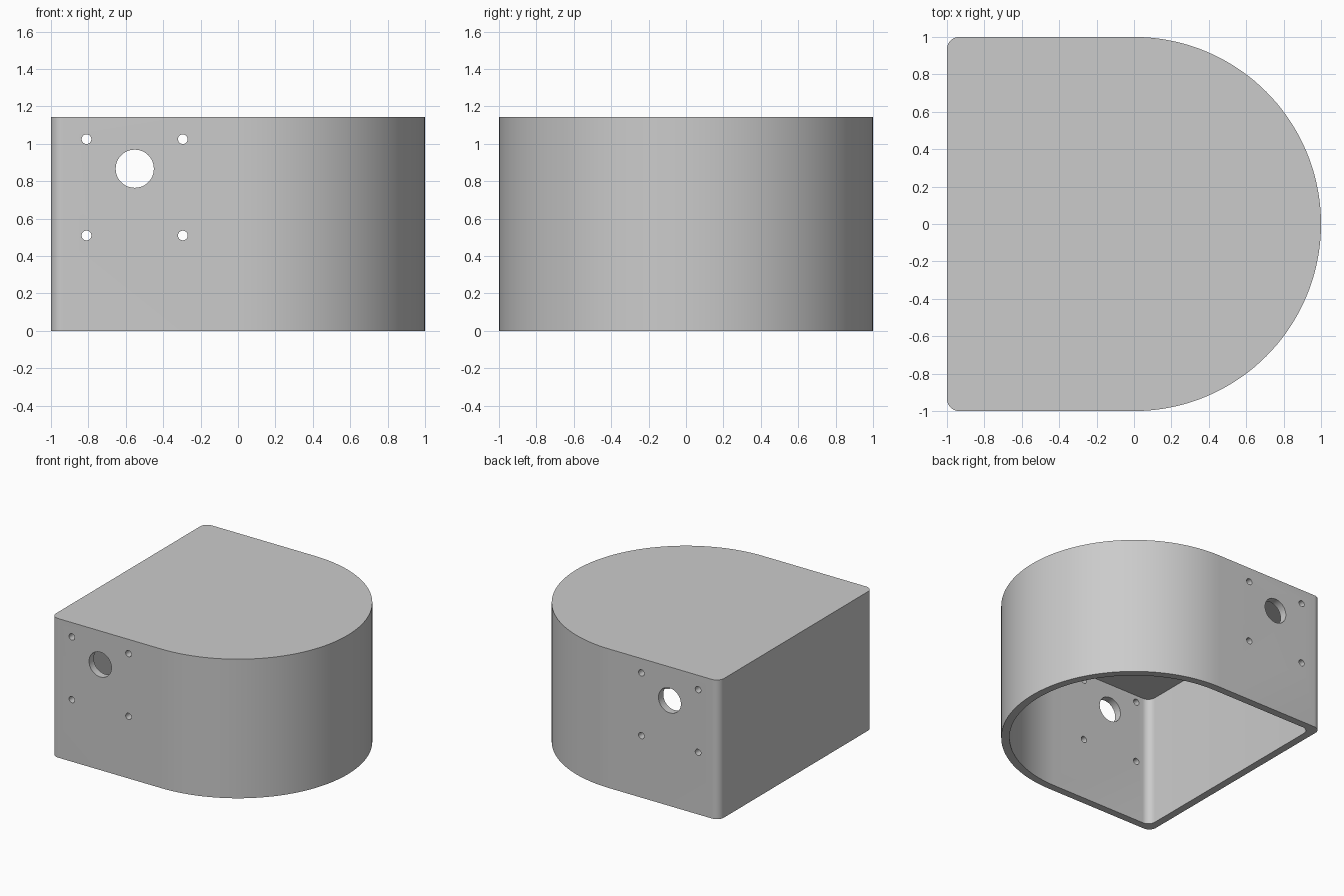
import bpy
import bmesh
from math import cos, sin, pi, radians
from mathutils import Matrix, Vector

HEIGHT = 1.143
WALL = 0.062
CORNER = 0.065

if "Cube" in bpy.data.objects:
    bpy.data.objects.remove(bpy.data.objects["Cube"])

grey = bpy.data.materials.new("light grey")
grey.use_nodes = True
colour = (0.6, 0.6, 0.6, 1)
grey.diffuse_color = colour
grey.node_tree.nodes["Principled BSDF"].inputs["Base Color"].default_value = colour


def arc(cx, cy, radius, start, end, steps):
    angles = [radians(start + (end - start) * i / steps) for i in range(steps + 1)]
    return [(cx + radius * cos(a), cy + radius * sin(a)) for a in angles]


def outline(inset):
    """D-shaped plan: half circle in +x, rounded square corners in -x."""
    half = 1 - inset
    c = half - CORNER
    return (arc(0, 0, half, -90, 90, 72)
            + arc(-c, c, CORNER, 90, 180, 10)
            + arc(-c, -c, CORNER, 180, 270, 10))


def to_object(bm, name):
    bmesh.ops.recalc_face_normals(bm, faces=bm.faces)
    mesh = bpy.data.meshes.new(name)
    bm.to_mesh(mesh)
    bm.free()
    mesh.materials.append(grey)
    ob = bpy.data.objects.new(name, mesh)
    bpy.context.collection.objects.link(ob)
    return ob


def prism(name, points, bottom, top):
    bm = bmesh.new()
    face = bm.faces.new([bm.verts.new((x, y, bottom)) for x, y in points])
    made = bmesh.ops.extrude_face_region(bm, geom=[face])["geom"]
    verts = [v for v in made if isinstance(v, bmesh.types.BMVert)]
    bmesh.ops.translate(bm, verts=verts, vec=(0, 0, top - bottom))
    return to_object(bm, name)


def drill(name, x, z, radius, sides):
    """Cylinder along y that passes through both side walls."""
    bm = bmesh.new()
    bmesh.ops.create_cone(bm, cap_ends=True, segments=sides, radius1=radius,
                          radius2=radius, depth=3,
                          matrix=Matrix.Translation(Vector((x, 0, z))) @ Matrix.Rotation(pi / 2, 4, "X"))
    return to_object(bm, name)


# Outer body, open underneath once the cavity is cut
housing = prism("housing", outline(0), 0, HEIGHT)
cutters = [prism("cavity_cutter", outline(WALL), -0.2, HEIGHT - WALL)]

# Shaft opening and four screw holes, through front and back walls
cutters.append(drill("shaft_cutter", -0.552, 0.867, 0.102, 48))
for x in (-0.81, -0.295):
    for z in (0.51, 1.025):
        cutters.append(drill("screw_cutter", x, z, 0.026, 24))

bpy.ops.object.select_all(action="DESELECT")
bpy.context.view_layer.objects.active = housing
housing.select_set(True)
for cutter in cutters:
    cutter.hide_render = True
    mod = housing.modifiers.new("cut", "BOOLEAN")
    mod.operation = "DIFFERENCE"
    mod.solver = "EXACT"
    mod.object = cutter
    bpy.ops.object.modifier_apply(modifier=mod.name)
    bpy.data.objects.remove(cutter)

bpy.ops.object.shade_smooth_by_angle(angle=radians(30))
